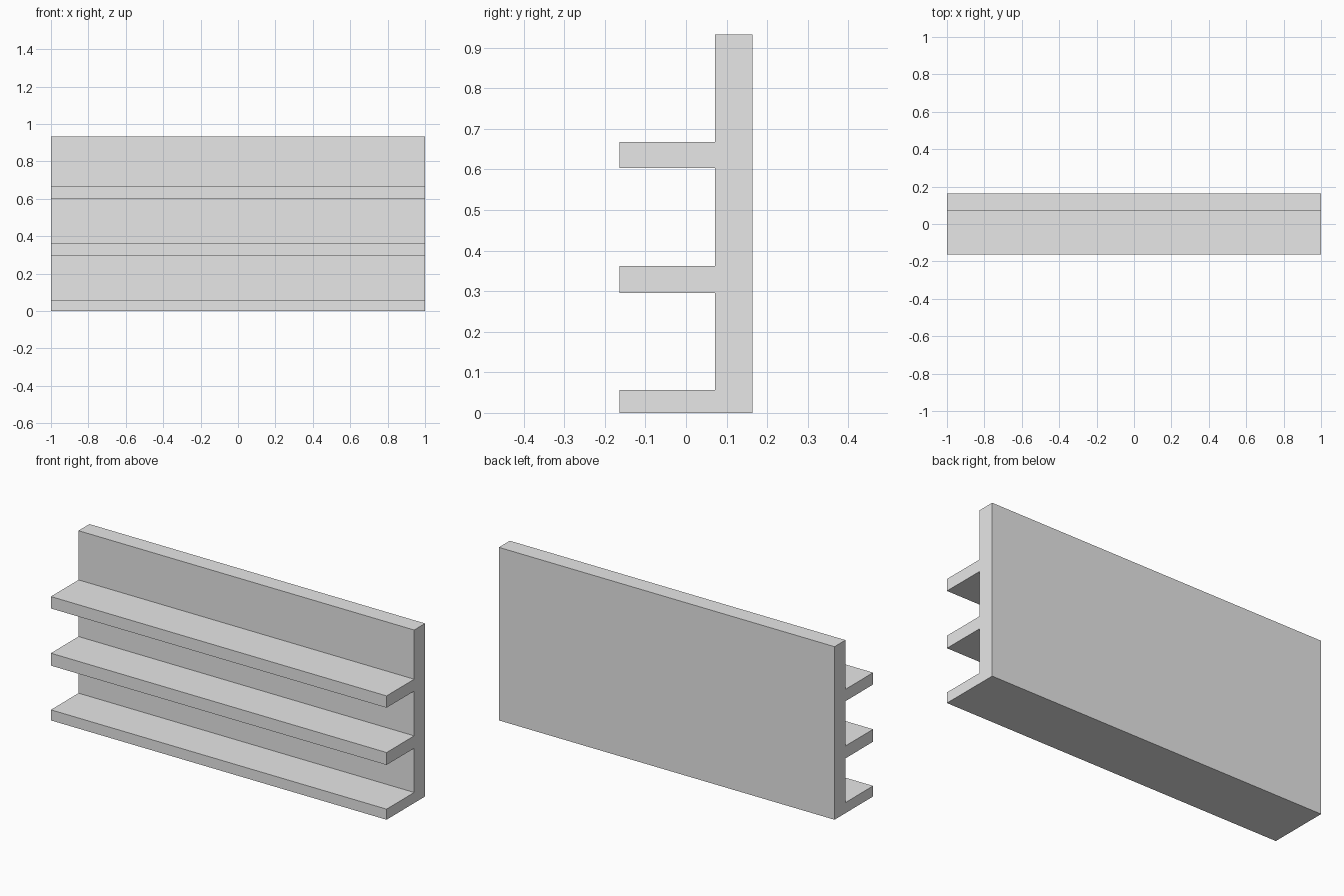
import bpy
import bmesh

cube = bpy.data.objects.get("Cube")
if cube:
    bpy.data.objects.remove(cube, do_unlink=True)

grey = bpy.data.materials.new("light_grey")
grey.use_nodes = True
colour = (0.8, 0.8, 0.8, 1)
grey.diffuse_color = colour
grey.node_tree.nodes["Principled BSDF"].inputs["Base Color"].default_value = colour

# Main dimensions
HALF_WIDTH = 1.0
FRONT, PANEL, BACK = -0.164, 0.071, 0.164
HEIGHT = 0.932
SHELVES = [(0, 0.057), (0.295, 0.362), (0.603, 0.667)]

# Side profile: tall back panel with a step out for each shelf
profile = [(BACK, HEIGHT), (BACK, 0)]
for bottom, top in SHELVES:
    if bottom > 0:
        profile.append((PANEL, bottom))
    profile += [(FRONT, bottom), (FRONT, top), (PANEL, top)]
profile.append((PANEL, HEIGHT))

# Extrude the profile along the width
bm = bmesh.new()
end = bm.faces.new([bm.verts.new((-HALF_WIDTH, y, z)) for y, z in profile])
extruded = bmesh.ops.extrude_face_region(bm, geom=[end], use_keep_orig=True)
moved = [g for g in extruded["geom"] if isinstance(g, bmesh.types.BMVert)]
bmesh.ops.translate(bm, verts=moved, vec=(2 * HALF_WIDTH, 0, 0))
bmesh.ops.recalc_face_normals(bm, faces=bm.faces)

mesh = bpy.data.meshes.new("wall_shelf")
bm.to_mesh(mesh)
bm.free()
mesh.materials.append(grey)
shelf = bpy.data.objects.new("wall_shelf", mesh)
bpy.context.collection.objects.link(shelf)
